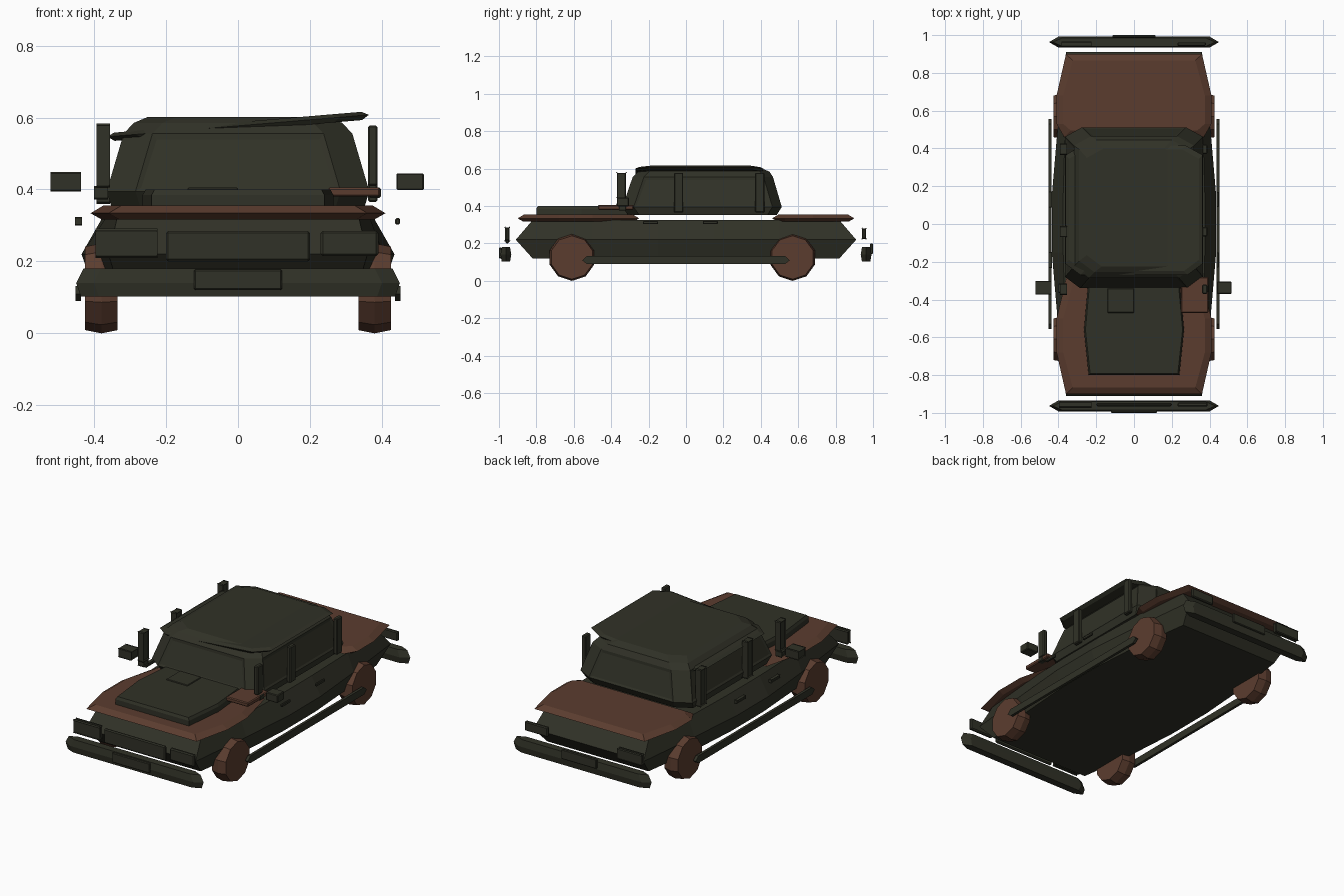
import bpy, bmesh, math
from mathutils import Matrix

if "Cube" in bpy.data.objects:
    bpy.data.objects.remove(bpy.data.objects["Cube"])


def material(name, rgb):
    m = bpy.data.materials.new(name)
    m.diffuse_color = (*rgb, 1)
    m.use_nodes = True
    m.node_tree.nodes["Principled BSDF"].inputs["Base Color"].default_value = m.diffuse_color
    return m


DARK = material("dark olive", (0.030, 0.031, 0.020))
BROWN = material("rust brown", (0.105, 0.046, 0.028))


def finish(name, bm, mat):
    bmesh.ops.recalc_face_normals(bm, faces=bm.faces[:])
    me = bpy.data.meshes.new(name)
    bm.to_mesh(me)
    bm.free()
    me.materials.append(mat)
    ob = bpy.data.objects.new(name, me)
    bpy.context.collection.objects.link(ob)
    return ob


def loft(name, rings, mat, window_band=None):
    """rings: list of (z, [(x, y), ...]) with matching point counts"""
    bm = bmesh.new()
    vs = [[bm.verts.new((x, y, z)) for x, y in pts] for z, pts in rings]
    n = len(vs[0])
    bm.faces.new(vs[0])
    bm.faces.new(vs[-1])
    panes = []
    for k in range(len(vs) - 1):
        for i in range(n):
            j = (i + 1) % n
            f = bm.faces.new((vs[k][i], vs[k][j], vs[k + 1][j], vs[k + 1][i]))
            if k == window_band and f.calc_area() > 0.05:
                panes.append(f)
    bmesh.ops.recalc_face_normals(bm, faces=bm.faces[:])
    if panes:  # sunken window panes
        bmesh.ops.inset_individual(bm, faces=panes, thickness=0.02, depth=-0.004)
    return finish(name, bm, mat)


def sym(half):
    """Closed outline from its right half, listed front to back"""
    return half + [(-x, y) for x, y in reversed(half)]


def box(name, x, y, z, mat, bevel=0.0, mirror=False):
    for s in ((1, -1) if mirror else (1,)):
        bm = bmesh.new()
        bmesh.ops.create_cube(bm, size=1)
        for v in bm.verts:
            v.co.x = s * (sum(x) / 2 + v.co.x * (x[1] - x[0]))
            v.co.y = sum(y) / 2 + v.co.y * (y[1] - y[0])
            v.co.z = sum(z) / 2 + v.co.z * (z[1] - z[0])
        if bevel:
            bmesh.ops.bevel(bm, geom=bm.edges[:], offset=bevel, segments=1, affect='EDGES')
        finish(name + ("_right" if s > 0 else "_left") if mirror else name, bm, mat)


# Lower hull with a pointed nose and tail
def hull(mid, wide, end, ye):
    return sym([(end, -ye), (wide, -0.50), (mid, -0.15), (mid, 0.15), (wide, 0.50), (end, ye)])


loft("lower_body", [(0.12, hull(0.40, 0.375, 0.33, 0.82)),
                    (0.22, hull(0.435, 0.405, 0.36, 0.91)),
                    (0.325, hull(0.375, 0.365, 0.335, 0.82))], DARK)


# Brown hood and trunk decks, lens shaped in section
def deck(y0, y1, y2, y3, w0, w3, d):
    return sym([(w0 - d, y0 + d), (0.41 - d, y1), (0.41 - d, y2), (w3 - d, y3 - d)])


for name, a in (("hood_deck", (-0.90, -0.68, -0.50, -0.25, 0.36, 0.35)),
                ("trunk_deck", (0.46, 0.53, 0.68, 0.90, 0.37, 0.36))):
    loft(name, [(0.317, deck(*a, 0.03)), (0.334, deck(*a, 0)), (0.355, deck(*a, 0.035))], BROWN)


# Raised hood panel and its small scoop
def hood(d):
    return sym([(0.24 - d, -0.80 + d), (0.265 - d, -0.56), (0.24 - d, -0.28)])


loft("hood_panel", [(0.345, hood(0)), (0.385, hood(0)), (0.40, hood(0.008))], DARK)
box("hood_scoop", (-0.14, 0.0), (-0.47, -0.34), (0.39, 0.405), DARK, 0.003)
box("cowl_plate", (0.25, 0.395), (-0.47, -0.28), (0.38, 0.405), BROWN, 0.005)
box("mirror_bracket", (0.365, 0.397), (-0.36, -0.32), (0.376, 0.405), DARK, 0.004, True)


# Cabin with chamfered corners
def cab(w, y0, y1):
    return sym([(w - 0.08, y0), (w, y0 + 0.06), (w, y1 - 0.05), (w - 0.09, y1)])


loft("cabin", [(0.352, cab(0.352, -0.31, 0.485)), (0.395, cab(0.365, -0.34, 0.512)),
               (0.555, cab(0.318, -0.285, 0.465)), (0.585, cab(0.29, -0.255, 0.445)),
               (0.602, cab(0.25, -0.225, 0.40))], DARK, window_band=1)

# Roof plate, tilted so that its right edge rises
roof = loft("roof_plate", [(-0.013, cab(0.345, -0.26, 0.405)), (0, cab(0.365, -0.27, 0.415)),
                           (0.01, cab(0.345, -0.25, 0.395))], DARK)
roof.data.transform(Matrix.Translation((0, 0, 0.577)) @ Matrix.Rotation(math.radians(-4.8), 4, 'Y'))

# Upright pillars beside the cabin
for tag, y, z0 in (("front", -0.345, 0.41), ("middle", -0.04, 0.365), ("rear", 0.395, 0.365)):
    box(tag + "_pillar", (0.361, 0.388), (y - 0.025, y + 0.025), (z0, 0.578), DARK, 0.005, True)

# Mirrors, door handles and side rails
box("side_mirror", (0.44, 0.517), (-0.37, -0.305), (0.398, 0.445), DARK, 0.004, True)
for tag, y in (("front", -0.19), ("rear", 0.13)):
    box(tag + "_door_handle", (0.437, 0.45), (y - 0.04, y + 0.04), (0.303, 0.32), DARK, 0.003, True)
for s, tag in ((1, "right"), (-1, "left")):
    def rail(x):
        return [(s * x, y, z) for y, z in ((-0.555, 0.11), (-0.53, 0.09), (0.53, 0.09),
                                           (0.555, 0.11), (0.53, 0.132), (-0.53, 0.132))]
    bm = bmesh.new()
    a, b = [[bm.verts.new(p) for p in rail(x)] for x in (0.436, 0.452)]
    bm.faces.new(a)
    bm.faces.new(b)
    for i in range(6):
        j = (i + 1) % 6
        bm.faces.new((a[i], a[j], b[j], b[i]))
    finish("side_rail_" + tag, bm, DARK)


# Bumpers with pointed ends
def bar(w, d, y):
    return sym([(w - 0.05, y - d), (w, y), (w - 0.05, y + d)])


for tag, y in (("front", -0.963), ("rear", 0.963)):
    loft(tag + "_bumper", [(0.103, bar(0.437, 0.022, y)), (0.14, bar(0.45, 0.029, y)),
                           (0.18, bar(0.43, 0.022, y))], DARK)
box("front_plate", (-0.122, 0.122), (-1.0, -0.985), (0.12, 0.178), DARK, 0.004)
box("rear_plate", (-0.115, 0.115), (0.985, 1.0), (0.143, 0.20), DARK, 0.004)

# Headlights, grille and tail lights
box("headlight", (0.23, 0.39), (-0.967, -0.945), (0.215, 0.285), DARK, 0.006, True)
box("grille", (-0.20, 0.20), (-0.965, -0.947), (0.20, 0.285), DARK, 0.006)
box("tail_light", (0.23, 0.38), (0.942, 0.962), (0.225, 0.28), DARK, 0.005, True)

# Ten-sided wheels with a slight crown
for end, y in (("front", -0.61), ("rear", 0.57)):
    for s, tag in ((1, "right"), (-1, "left")):
        def circle(r):
            return [(r * math.sin(i * math.pi / 5), r * math.cos(i * math.pi / 5)) for i in range(10)]
        w = loft(f"{end}_wheel_{tag}", [(-0.045, circle(0.116)), (0, circle(0.125)),
                                        (0.045, circle(0.116))], BROWN)
        w.data.transform(Matrix.Translation((s * 0.38, y, 0.125)) @ Matrix(
            ((0, 0, 1, 0), (1, 0, 0, 0), (0, 1, 0, 0), (0, 0, 0, 1))))
